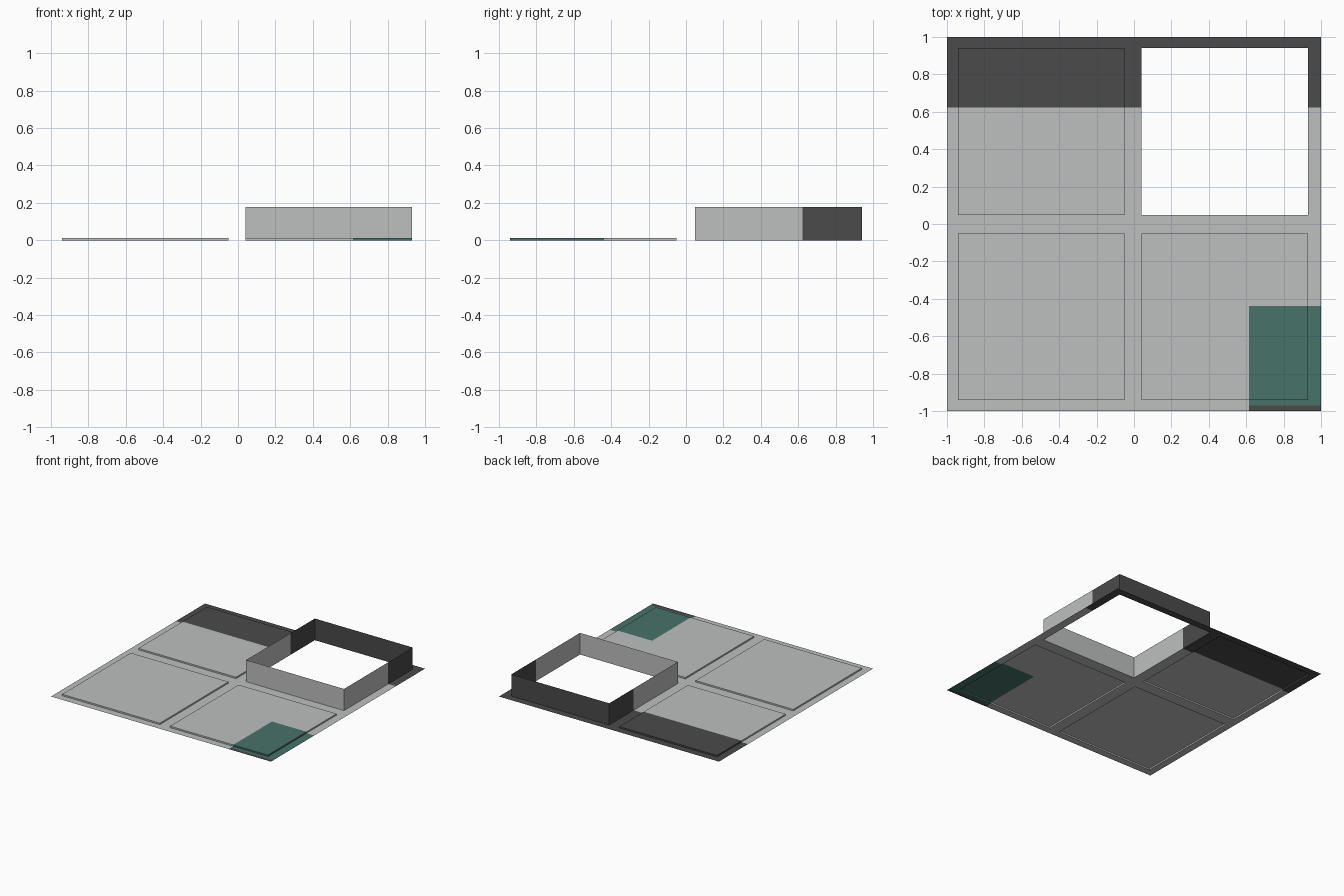
import bpy, bmesh
from mathutils import Vector

if "Cube" in bpy.data.objects:
    bpy.data.objects.remove(bpy.data.objects["Cube"])


def material(name, rgb):
    m = bpy.data.materials.new(name)
    m.diffuse_color = (*rgb, 1)
    m.use_nodes = True
    m.node_tree.nodes["Principled BSDF"].inputs["Base Color"].default_value = m.diffuse_color
    return m


MATS = [material("light_grey", (0.515, 0.523, 0.52)),
        material("charcoal", (0.069, 0.069, 0.069)),
        material("teal", (0.063, 0.171, 0.144))]

# Panel extents along x and y, and colour boundaries
XS = [(-0.94, -0.052), (0.04, 0.93)]
YS = [(-0.94, -0.05), (0.048, 0.94)]
BACK, TEAL_X, TEAL_TOP, TEAL_LOW = 0.622, 0.615, -0.438, -0.97


def colour(c):
    if c.y > BACK:
        return 1
    if c.x > TEAL_X and c.y < TEAL_TOP:
        return 2 if c.y > TEAL_LOW else 1
    return 0


def quad(bm, pts):
    bm.faces.new([bm.verts.new(p) for p in pts])


def flat(bm, x0, x1, y0, y1, z):
    quad(bm, [(x0, y0, z), (x1, y0, z), (x1, y1, z), (x0, y1, z)])


def walls(bm, x0, x1, y0, y1, h):
    loop = [(x0, y0), (x1, y0), (x1, y1), (x0, y1)]
    for a, b in zip(loop, loop[1:] + loop[:1]):
        quad(bm, [(*a, 0), (*b, 0), (*b, h), (*a, h)])


def finish(bm, name):
    # Cut along the colour boundaries, then colour by position
    bmesh.ops.remove_doubles(bm, verts=bm.verts[:], dist=1e-5)
    for axis, v in ((1, BACK), (1, TEAL_TOP), (1, TEAL_LOW), (0, TEAL_X)):
        n = Vector((0, 0, 0))
        n[axis] = 1
        bmesh.ops.bisect_plane(bm, geom=bm.verts[:] + bm.edges[:] + bm.faces[:],
                               dist=1e-5, plane_co=n * v, plane_no=n)
    for f in bm.faces:
        f.material_index = colour(f.calc_center_median())
    me = bpy.data.meshes.new(name)
    bm.to_mesh(me)
    bm.free()
    for m in MATS:
        me.materials.append(m)
    bpy.context.collection.objects.link(bpy.data.objects.new(name, me))


# Thin base sheet with four square openings
bm = bmesh.new()
gx = [-1, *XS[0], *XS[1], 1]
gy = [-1, *YS[0], *YS[1], 1]
for i in range(5):
    for j in range(5):
        if not (i in (1, 3) and j in (1, 3)):
            flat(bm, gx[i], gx[i + 1], gy[j], gy[j + 1], 0)
finish(bm, "base_sheet")

# Three slightly raised panels and one tall open frame
for i, xr in enumerate(XS):
    for j, yr in enumerate(YS):
        bm = bmesh.new()
        tall = i == 1 and j == 1
        h = 0.178 if tall else 0.012
        walls(bm, *xr, *yr, h)
        if not tall:
            flat(bm, *xr, *yr, h)
        finish(bm, "open_frame" if tall else f"raised_panel_{i}{j}")
